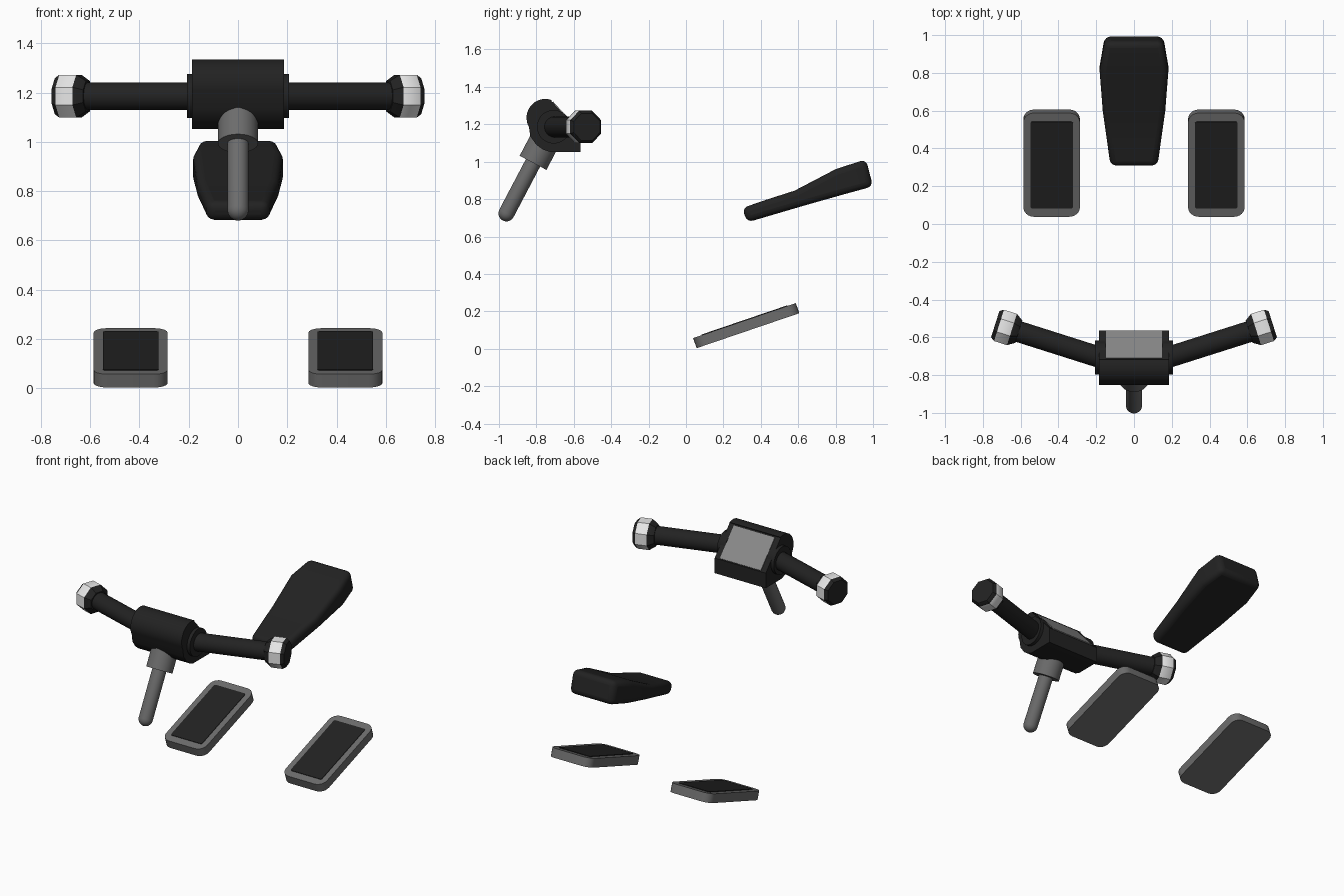
import bpy, bmesh, math
from mathutils import Vector, Matrix

if "Cube" in bpy.data.objects:
    bpy.data.objects.remove(bpy.data.objects["Cube"])


def material(name, v):
    m = bpy.data.materials.new(name)
    m.diffuse_color = (v, v, v, 1)
    m.use_nodes = True
    m.node_tree.nodes["Principled BSDF"].inputs["Base Color"].default_value = m.diffuse_color
    return m


BLACK = material("black", 0.016)
GREY = material("mid_grey", 0.15)
SCREEN = material("screen_grey", 0.25)
WHITE = material("white", 0.8)


def finish(name, bm, mats, bevel=0, segments=3, angle=35):
    bmesh.ops.recalc_face_normals(bm, faces=bm.faces[:])
    me = bpy.data.meshes.new(name)
    bm.to_mesh(me)
    bm.free()
    for m in mats:
        me.materials.append(m)
    ob = bpy.data.objects.new(name, me)
    bpy.context.collection.objects.link(ob)
    if bevel:
        mod = ob.modifiers.new("bevel", 'BEVEL')
        mod.width, mod.segments = bevel, segments
        mod.limit_method, mod.angle_limit = 'ANGLE', math.radians(40)
    bpy.ops.object.select_all(action='DESELECT')
    ob.select_set(True)
    bpy.context.view_layer.objects.active = ob
    bpy.ops.object.shade_smooth_by_angle(angle=math.radians(angle))
    return ob


def loft(bm, rings, bands=None):
    """Join vertex rings into a closed skin; bands gives a material per step."""
    vs = [[bm.verts.new(p) for p in r] for r in rings]
    n = len(vs[0])
    bands = bands or [0] * (len(vs) - 1)
    for a, b, mi in zip(vs, vs[1:], bands):
        for i in range(n):
            f = bm.faces.new((a[i], a[(i + 1) % n], b[(i + 1) % n], b[i]))
            f.material_index = mi
    bm.faces.new(vs[0])
    bm.faces.new(vs[-1])


def lathe(name, profile, n, origin, axis, mats, bands=None):
    """Revolve (distance, radius) pairs about an axis, with flats facing up."""
    o, d = Vector(origin), Vector(axis).normalized()
    u = Vector((0, 0, 1)) if abs(d.z) < 0.5 else Vector((1, 0, 0))
    v = d.cross(u)
    rings = []
    for s, r in profile:
        r /= math.cos(math.pi / n)
        angs = [(i + 0.5) * math.tau / n for i in range(n)]
        rings.append([o + d * s + (u * math.cos(a) + v * math.sin(a)) * r for a in angs])
    bm = bmesh.new()
    loft(bm, rings, bands)
    return finish(name, bm, mats)


# Central hub: side profile extruded across x
prof = [(-0.564, 1.053), (-0.564, 1.152), (-0.72, 1.325)]
for i in range(11):
    a = math.radians(70 + i * 14)
    prof.append((-0.752 + 0.101 * math.cos(a), 1.235 + 0.101 * math.sin(a)))
prof += [(-0.832, 1.135), (-0.80, 1.09), (-0.765, 1.065), (-0.73, 1.053)]
bm = bmesh.new()
loft(bm, [[(x, y, z) for y, z in prof] for x in (-0.186, 0.186)])
finish("hub", bm, [BLACK])

# Screen plate on the sloped rear face
lo, hi = Vector((0, -0.564, 1.152)), Vector((0, -0.72, 1.325))
up = (hi - lo).normalized()
nrm = Vector((1, 0, 0)).cross(up)
if nrm.z < 0:
    nrm = -nrm
X = Vector((0.149, 0, 0))
a, b = lo + up * 0.006, hi - up * 0.01
bm = bmesh.new()
loft(bm, [[p + nrm * h for p in (a - X, a + X, b + X, b - X)] for h in (-0.002, 0.005)])
finish("screen", bm, [SCREEN])

# Collars, handlebars and end caps on both sides
for s, side in ((-1, "left"), (1, "right")):
    lathe(side + "_collar", [(0.15, 0.089), (0.207, 0.089)], 24,
          (0, -0.707, 1.187), (s, 0, 0), [BLACK])
    ang = math.radians(17.6)
    start, axis = (s * 0.2, -0.70, 1.186), (s * math.cos(ang), math.sin(ang), 0)
    lathe(side + "_handlebar", [(-0.05, 0.056), (0.46, 0.056)], 24, start, axis, [BLACK])
    lathe(side + "_end_cap",
          [(0.43, 0.062), (0.468, 0.087), (0.54, 0.087), (0.561, 0.073)], 8,
          start, axis, [BLACK, WHITE], [0, 1, 0])

# Stem with rounded lower end, and its clamp
foot, lean = (0, -0.96, 0.724), (0, 0.466, 0.885)
r = 0.043
tip = [(-r * math.cos(t), r * math.sin(t))
       for t in [math.radians(x) for x in (5, 20, 36, 54, 72, 90)]]
lathe("stem", tip + [(0.36, r)], 24, foot, lean, [GREY])
lathe("stem_clamp", [(0.305, 0.081), (0.46, 0.081)], 32, foot, lean, [GREY])

# Seat: sections given as half width, bottom (y, z), top (y, z)
sections = [(0.125, 0.328, 0.676, 0.300, 0.752),
            (0.143, 0.46, 0.715, 0.43, 0.797),
            (0.165, 0.62, 0.762, 0.58, 0.845),
            (0.182, 0.845, 0.826, 0.80, 0.960),
            (0.155, 1.000, 0.868, 0.962, 1.013)]
bm = bmesh.new()
loft(bm, [[(-w, yb, zb), (w, yb, zb), (w, yt, zt), (-w, yt, zt)]
          for w, yb, zb, yt, zt in sections])
finish("seat", bm, [BLACK], bevel=0.032, segments=4, angle=40)


def slab(name, hx, hy, z0, z1, rad, mat, xform):
    """Flat slab with corners rounded in plan."""
    pts = []
    for k, (sx, sy) in enumerate(((1, 1), (-1, 1), (-1, -1), (1, -1))):
        for i in range(7):
            t = math.radians(90 * k + 15 * i)
            pts.append((sx * (hx - rad) + rad * math.cos(t),
                        sy * (hy - rad) + rad * math.sin(t)))
    bm = bmesh.new()
    loft(bm, [[xform @ Vector((x, y, z)) for x, y in pts] for z in (z0, z1)])
    finish(name, bm, [mat])


# Tilted foot pedals with dark pads
for s, side in ((-1, "left"), (1, "right")):
    m = (Matrix.Translation((s * 0.436, 0.322, 0.1235))
         @ Matrix.Rotation(math.radians(18.8), 4, 'X'))
    slab(side + "_pedal", 0.15, 0.29, -0.0285, 0.0285, 0.055, GREY, m)
    slab(side + "_pedal_pad", 0.113, 0.242, 0.026, 0.032, 0.01, BLACK, m)
